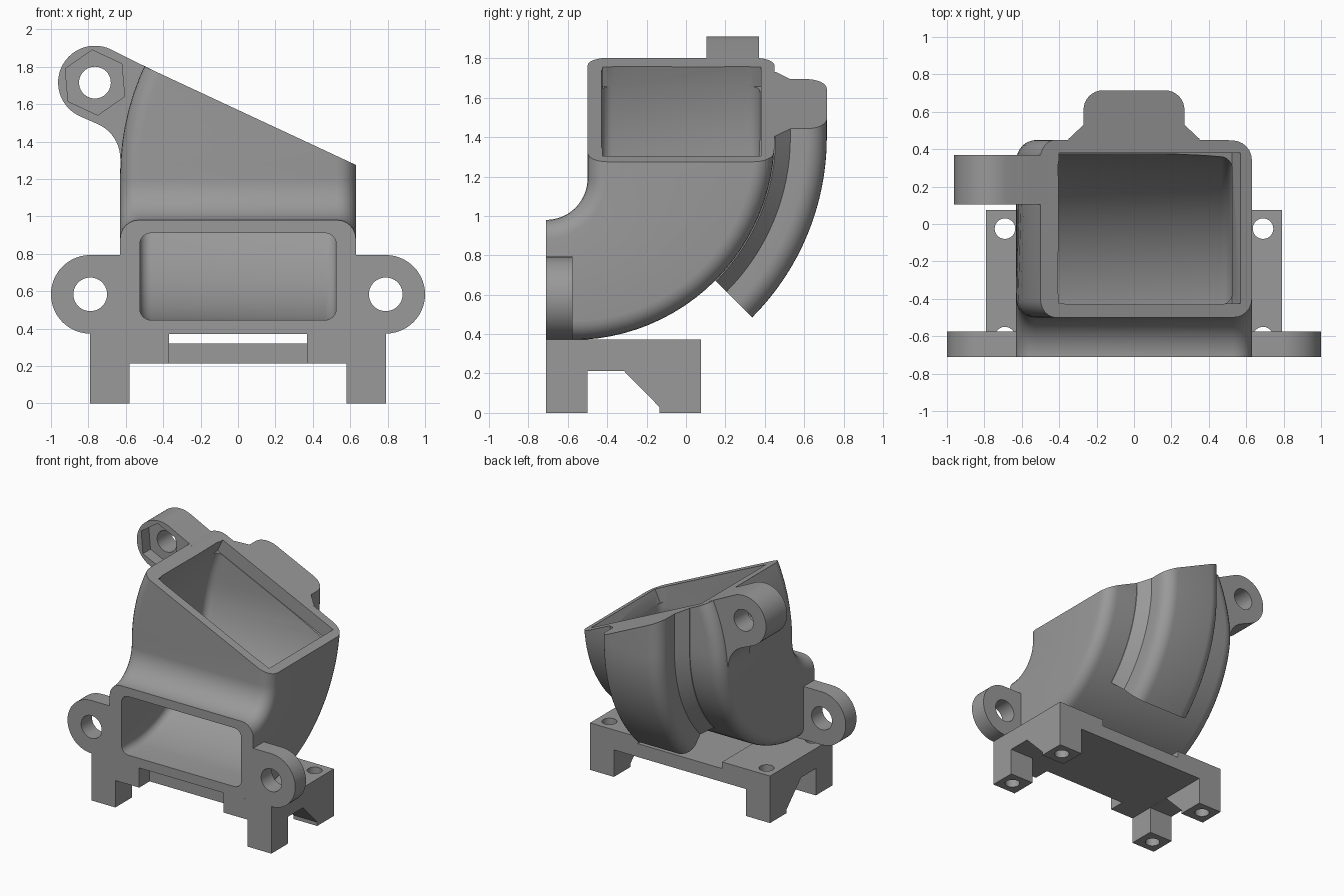
import bpy, bmesh, math
from math import sin, cos, radians, sqrt

if "Cube" in bpy.data.objects:
    bpy.data.objects.remove(bpy.data.objects["Cube"])

grey = bpy.data.materials.new("plain grey")
grey.diffuse_color = (0.32, 0.32, 0.32, 1)
grey.use_nodes = True
grey.node_tree.nodes["Principled BSDF"].inputs["Base Color"].default_value = grey.diffuse_color
SLOPE = math.tan(radians(25))
NX, NZ = sin(radians(25)), cos(radians(25))


def rim(x):
    """Height of the slanted rim plane at x."""
    return 1.275 - SLOPE * (x - 0.63)


def loft(name, rings):
    """Closed solid through a list of equal-length rings."""
    bm = bmesh.new()
    vs = [[bm.verts.new(p) for p in r] for r in rings]
    n = len(vs[0])
    for a, b in zip(vs, vs[1:]):
        for i in range(n):
            bm.faces.new((a[i], a[(i + 1) % n], b[(i + 1) % n], b[i]))
    bm.faces.new(vs[0][::-1])
    bm.faces.new(vs[-1])
    bmesh.ops.recalc_face_normals(bm, faces=bm.faces)
    me = bpy.data.meshes.new(name)
    bm.to_mesh(me)
    bm.free()
    me.materials.append(grey)
    ob = bpy.data.objects.new(name, me)
    bpy.context.collection.objects.link(ob)
    return ob


def prism(name, pts, axis, a, b):
    """Extrude a 2D outline along one axis."""
    put = {'x': lambda p, d: (d, p[0], p[1]),
           'y': lambda p, d: (p[0], d, p[1]),
           'z': lambda p, d: (p[0], p[1], d)}[axis]
    return loft(name, [[put(p, d) for p in pts] for d in (a, b)])


def box(x0, x1, y0, y1, z0, z1):
    return prism("cutter", [(x0, y0), (x1, y0), (x1, y1), (x0, y1)], 'z', z0, z1)


def arc(cx, cy, r, a0, a1, n):
    return [(cx + r * cos(radians(a0 + (a1 - a0) * i / n)),
             cy + r * sin(radians(a0 + (a1 - a0) * i / n))) for i in range(n + 1)]


def circle(cx, cy, r, n=40):
    return arc(cx, cy, r, 0, 360, n)[:-1]


def cut(ob, cutter, keep=False):
    m = ob.modifiers.new("cut", 'BOOLEAN')
    m.operation, m.solver, m.object = 'DIFFERENCE', 'EXACT', cutter
    bpy.context.view_layer.objects.active = ob
    bpy.ops.object.modifier_apply(modifier=m.name)
    if not keep:
        bpy.data.objects.remove(cutter)


def elbow(name, front, R, r, w, corner, bend):
    """Rounded rectangular tube: bends from front to top, left wall leans inward."""
    C, c = (-0.58, 1.4), (-0.71, 1.19)
    pairs = [((front, C[1] - R), (front, c[1] - r))]
    for i in range(1, 25):
        a = radians(90 * i / 24)
        pairs.append(((C[0] + R * sin(a), C[1] - R * cos(a)),
                      (c[0] + r * sin(a), c[1] - r * cos(a))))
    for k in range(1, 11):
        pairs.append(((C[0] + R, 1.4 + 0.07 * k), (c[0] + r, 1.19 + 0.091 * k)))
    rings = []
    for p, q in pairs:
        h = math.dist(p, q)
        dy, dz = (q[0] - p[0]) / h, (q[1] - p[1]) / h
        flat = []
        for cx, ct, a in ((w - corner, corner, -90), (w - corner, h - corner, 0),
                          (corner - w, h - corner, 90), (corner - w, corner, 180)):
            flat += arc(cx, ct, corner, a, a + 90, 6)
        ring = []
        for x, t in flat:
            y, z = p[0] + dy * t, p[1] + dz * t
            u = max(0, z - 1.22)
            if x < 0:
                x += bend - sqrt(bend * bend - u * u)
            ring.append((x, y, z))
        rings.append(ring)
    return loft(name, rings)


# Slanted plane shared by the duct and the rear rail
slant = prism("slant_cutter", [(-1.6, rim(-1.6)), (1.6, rim(1.6)), (1.6, 3.5), (-1.6, 3.5)],
              'y', -2, 2)

# Hollow duct
duct = elbow("duct", -0.71, 1.03, 0.21, 0.63, 0.1, 1.38)
cut(duct, slant, keep=True)
cut(duct, elbow("cavity", -0.75, 0.955, 0.28, 0.525, 0.06, 1.275))
# Square recess sunk straight into the slanted rim
corners = [(-0.4, -0.107), (0.57, -0.107), (0.57, 0.2), (-0.4, 0.2)]
cut(duct, prism("recess", [(x + NX * d, rim(x) + NZ * d) for x, d in corners],
                'y', -0.425, 0.38))

# Rear rail with flared foot, following the outer bend
half = [(0.985, 0.35), (1.035, 0.35), (1.11, 0.27)] + arc(1.19, 0.165, 0.105, 90, 0, 8)
half = [(r, x) for r, x in half]
profile = half + [(r, -x) for r, x in reversed(half)]
rings = []
for i in range(17):
    a = radians(45 + 45 * i / 16)
    rings.append([(x, -0.58 + r * sin(a), 1.4 - r * cos(a)) for r, x in profile])
rings.append([(x, -0.58 + r, 2.0) for r, x in profile])
rail = loft("rear_rail", rings)
cut(rail, slant)

# Upper nut ear with hex pocket and bolt hole
EX, EZ = -0.765, 1.715
outline = arc(EX, EZ, 0.197, 65, 245, 28) + arc(-0.83, 1.31, 0.2, 65, 0, 10)
outline += [(-0.58, 1.31), (-0.56, 1.5), (-0.46, rim(-0.46))]
ear = prism("nut_ear", outline, 'y', 0.105, 0.37)
cut(ear, prism("hex", arc(EX, EZ, 0.175, 35, 335, 5), 'y', 0.0, 0.2))
cut(ear, prism("hole", circle(EX, EZ, 0.085), 'y', 0.0, 0.5))

parts = [duct, rail, ear]

# Front mounting ears
for s, side in ((1, "right"), (-1, "left")):
    pts = arc(0.79, 0.583, 0.21, -90, 90, 28) + [(0.56, 0.793), (0.56, 0.373)]
    lug = prism("front_ear_" + side, [(s * x, z) for x, z in pts], 'y', -0.71, -0.575)
    cut(lug, prism("hole", circle(s * 0.79, 0.583, 0.09), 'y', -0.9, -0.4))
    parts.append(lug)

# Base bracket with four legs
legs = [(-0.71, 0), (-0.5, 0), (-0.5, 0.213), (-0.315, 0.213), (-0.135, 0.03),
        (-0.135, 0), (0.075, 0), (0.075, 0.373), (-0.71, 0.373)]
base = prism("base_bracket", legs, 'x', -0.79, 0.79)
cut(base, box(-0.58, 0.58, -1, 1, -0.2, 0.214))
cut(base, box(-0.37, 0.37, -1, 1, 0.32, 0.6))
cut(base, box(-0.37, 0.37, -1, -0.58, 0.1, 0.5))
for x in (-0.69, 0.69):
    for y in (-0.605, -0.025):
        cut(base, prism("hole", circle(x, y, 0.055, 24), 'z', -0.2, 0.6))
parts.append(base)

# Smooth curves, sharp edges
bpy.ops.object.select_all(action='DESELECT')
for ob in parts:
    ob.select_set(True)
bpy.context.view_layer.objects.active = duct
bpy.ops.object.shade_smooth_by_angle(angle=radians(30))
